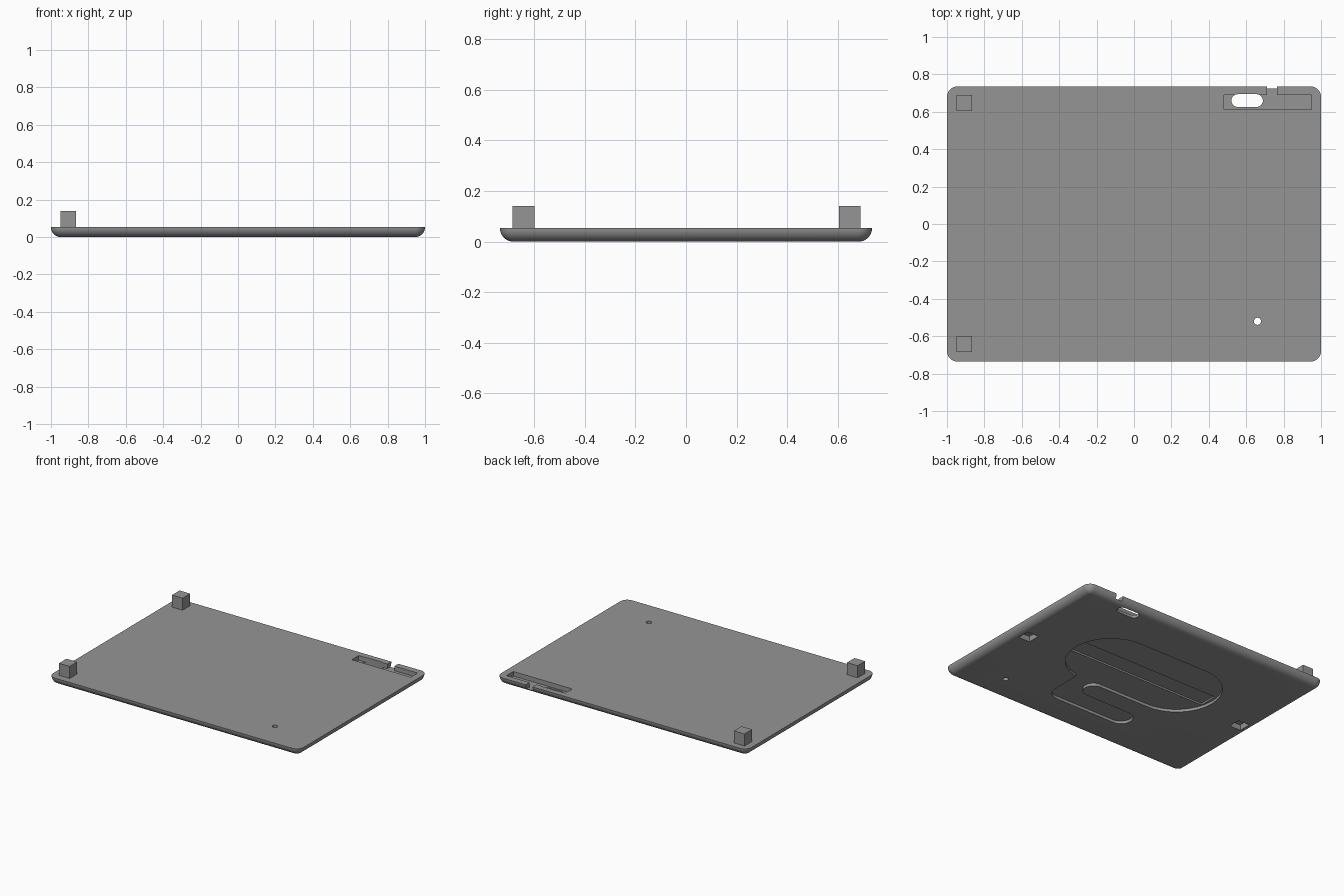
import bpy, bmesh, math

if "Cube" in bpy.data.objects:
    bpy.data.objects.remove(bpy.data.objects["Cube"])

grey = bpy.data.materials.new("plain grey")
grey.diffuse_color = (0.3, 0.3, 0.3, 1)
grey.use_nodes = True
grey.node_tree.nodes["Principled BSDF"].inputs["Base Color"].default_value = grey.diffuse_color


def arc(cx, cy, r, a0, a1, n=16):
    """Points along an arc, angles in degrees."""
    return [(cx + r * math.cos(math.radians(a0 + (a1 - a0) * i / n)),
             cy + r * math.sin(math.radians(a0 + (a1 - a0) * i / n))) for i in range(n + 1)]


def rect(x0, x1, y0, y1):
    return [(x0, y0), (x1, y0), (x1, y1), (x0, y1)]


def rounded(hx, hy, r):
    """Rounded rectangle around the origin."""
    pts = []
    for sx, sy, a in ((1, -1, -90), (1, 1, 0), (-1, 1, 90), (-1, -1, 180)):
        pts += arc(sx * (hx - r), sy * (hy - r), r, a, a + 90, 8)
    return pts


def loft(name, layers):
    """Solid from stacked outlines: [(outline, z), ...]."""
    bm = bmesh.new()
    loops = [[bm.verts.new((x, y, z)) for x, y in pts] for pts, z in layers]
    for a, b in zip(loops, loops[1:]):
        for i in range(len(a)):
            j = (i + 1) % len(a)
            bm.faces.new((a[i], a[j], b[j], b[i]))
    bm.faces.new(loops[0][::-1])
    bm.faces.new(loops[-1])
    bmesh.ops.recalc_face_normals(bm, faces=bm.faces)
    me = bpy.data.meshes.new(name)
    bm.to_mesh(me)
    bm.free()
    me.materials.append(grey)
    ob = bpy.data.objects.new(name, me)
    bpy.context.collection.objects.link(ob)
    return ob


def prism(name, pts, z0, z1):
    return loft(name, [(pts, z0), (pts, z1)])


# base plate: rounded corners and a quarter-round lower edge
R, H, HX, HY = 0.055, 0.053, 1.0, 0.735
layers = []
for i in range(11):
    t = math.radians(9 * i)
    inset = 0.052 * (1 - math.sin(t))
    layers.append((rounded(HX - inset, HY - inset, R - inset), H * (1 - math.cos(t))))
plate = loft("base_plate", layers)

# underside hook-shaped recess: wide oval joined to a curled channel
hook = (arc(.28, .1, .3, -80, 90) + arc(-.28, .1, .3, 90, 270)
        + arc(.12, -.27, .07, 90, -90) + arc(-.24, -.42, .08, 90, 270)
        + arc(.24, -.41, .09, -90, 0))
# strip sunk deeper across the oval
strip = rect(-.56, .56, .02, .155)
# oval port slot through the plate
slot = arc(.655, .66, .034, -90, 90) + arc(.555, .66, .034, 90, 270)

cuts = [
    (hook, -.05, .02),
    (strip, .01, .032),
    (rect(.48, .95, .612, .69), .02, .2),      # upper pocket
    (rect(.71, .765, .68, .8), .02, .2),       # rear notch
    (slot, -.1, .1),
    (arc(.66, -.52, .019, 0, 345, 23), -.1, .2),  # small hole
    (rect(.855, .945, -.045, .045), -.05, .04),   # underside sockets
    (rect(-.945, -.855, -.045, .045), -.05, .04),
]
for pts, z0, z1 in cuts:
    cutter = prism("cutter", pts, z0, z1)
    mod = plate.modifiers.new("cut", 'BOOLEAN')
    mod.operation, mod.solver, mod.object = 'DIFFERENCE', 'EXACT', cutter
    bpy.context.view_layer.objects.active = plate
    bpy.ops.object.modifier_apply(modifier=mod.name)
    bpy.data.objects.remove(cutter)

# smooth rounded edge, sharp cut edges
bpy.ops.object.select_all(action='DESELECT')
plate.select_set(True)
bpy.context.view_layer.objects.active = plate
bpy.ops.object.shade_smooth_by_angle(angle=math.radians(30))

# corner posts
for label, y in (("front", -.642), ("rear", .647)):
    prism(label + "_post", rect(-.95, -.865, y - .043, y + .043), H, .14)
